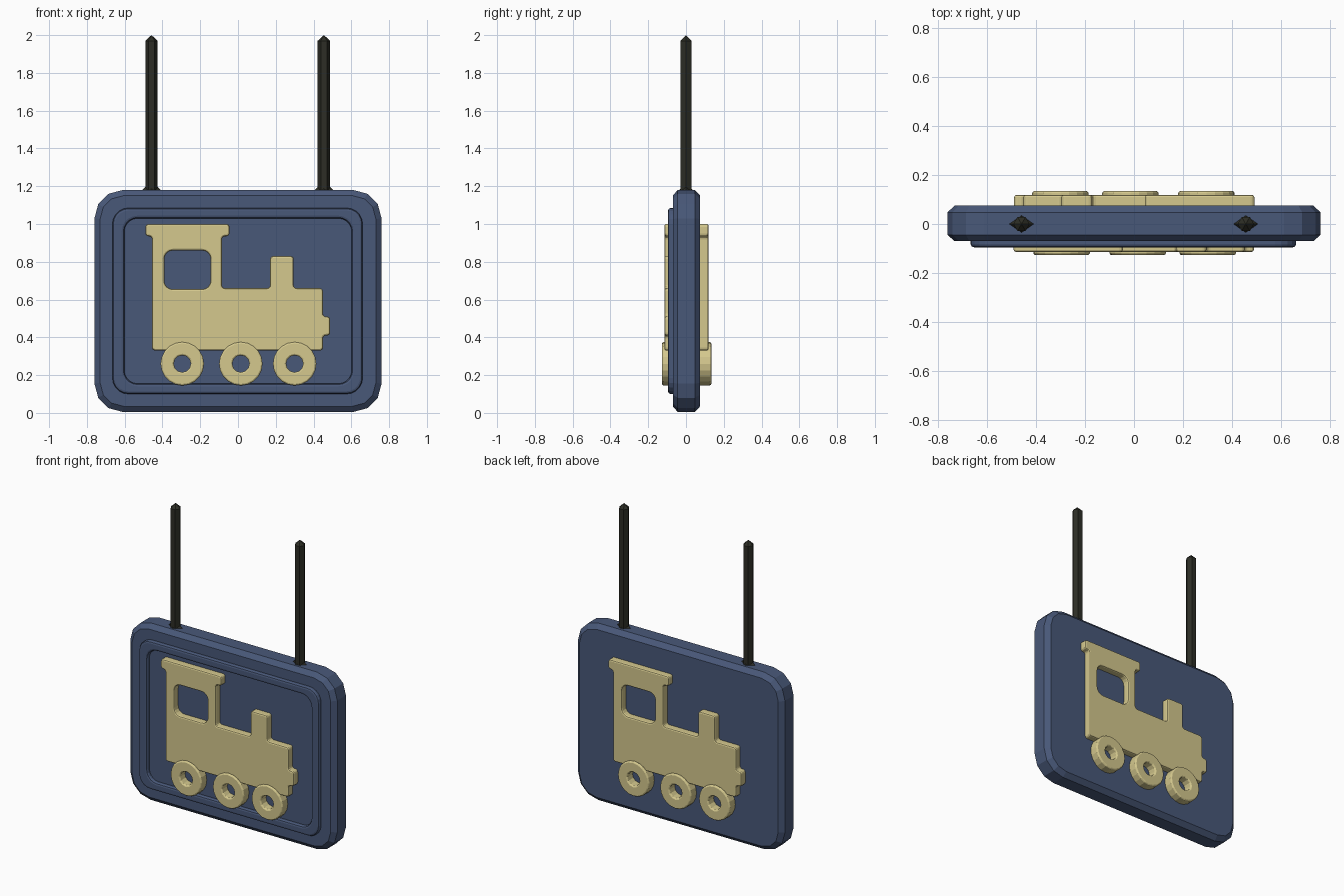
import bpy, math
from mathutils import Vector
from mathutils.geometry import tessellate_polygon

if "Cube" in bpy.data.objects:
    bpy.data.objects.remove(bpy.data.objects["Cube"])


def material(name, rgb):
    m = bpy.data.materials.new(name)
    m.diffuse_color = (*rgb, 1)
    m.use_nodes = True
    m.node_tree.nodes["Principled BSDF"].inputs["Base Color"].default_value = m.diffuse_color
    return m


BLUE = material("slate blue", (0.066, 0.098, 0.19))
GOLD = material("pale gold", (0.66, 0.58, 0.27))
DARK = material("dark cord", (0.026, 0.027, 0.019))


def rounded(points, radius, steps):
    """Round every corner of a closed 2D outline."""
    out, n = [], len(points)
    for i in range(n):
        p = Vector(points[i])
        a = (Vector(points[i - 1]) - p).normalized()
        b = (Vector(points[(i + 1) % n]) - p).normalized()
        centre = p + (a + b) * radius
        for k in range(steps + 1):
            t = k / steps * math.pi / 2
            out.append(centre - b * radius * math.cos(t) - a * radius * math.sin(t))
    return out


def box(x0, x1, z0, z1, radius, steps):
    return rounded([(x0, z0), (x1, z0), (x1, z1), (x0, z1)], radius, steps)


def circle(x, z, r, n=16):
    return [Vector((x + r * math.cos(i * math.tau / n), z + r * math.sin(i * math.tau / n)))
            for i in range(n)]


def inset(loop, d):
    """Move an outline to its left by d with mitred corners."""
    out, n = [], len(loop)
    for i, p in enumerate(loop):
        a, b = (p - loop[i - 1]).normalized(), (loop[(i + 1) % n] - p).normalized()
        na, nb = Vector((-a.y, a.x)), Vector((-b.y, b.x))
        out.append(p + (na + nb) * d / (1 + na.dot(nb)))
    return out


def add_mesh(name, verts, faces, mat):
    me = bpy.data.meshes.new(name)
    me.from_pydata(verts, [], faces)
    me.materials.append(mat)
    ob = bpy.data.objects.new(name, me)
    bpy.context.collection.objects.link(ob)
    return ob


def plate(name, loops, layers, mat, turned=False):
    """Loft outlines (outer anticlockwise, holes clockwise) through (inset, y)
    layers running from back to front, and cap both ends."""
    verts, faces, caps = [], [], ([], [])
    for loop in loops:
        n, base = len(loop), len(verts)
        for d, y in layers:
            verts += [(p.x, y, p.y) for p in inset(loop, d)]
        for l in range(len(layers) - 1):
            for i in range(n):
                j, r = (i + 1) % n, base + l * n
                faces.append((r + i, r + j, r + n + j, r + n + i))
        caps[0].extend(range(base, base + n))
        caps[1].extend(range(base + (len(layers) - 1) * n, base + len(layers) * n))
    for which, (d, _) in ((0, layers[0]), (1, layers[-1])):
        polys = [[(*p, 0) for p in inset(l, d)] for l in loops]
        flat = [p for l in polys for p in l]
        for tri in tessellate_polygon(polys):
            a, b, c = (Vector(flat[k][:2]) for k in tri)
            ccw = (b - a).cross(c - a) > 0
            if ccw != (which == 1):
                tri = tri[::-1]
            faces.append([caps[which][k] for k in tri])
    ob = add_mesh(name, verts, faces, mat)
    if turned:
        ob.rotation_euler.z = math.pi
    return ob


# Board with chamfered rim
plate("board", [box(-0.76, 0.76, 0.005, 1.18, 0.15, 3)],
      [(0.03, 0.075), (0, 0.047), (0, -0.044), (0.03, -0.07)], BLUE)

# Raised frame on the front
plate("front_frame", [box(-0.665, 0.66, 0.10, 1.085, 0.085, 5),
                      box(-0.602, 0.602, 0.155, 1.03, 0.07, 5)[::-1]],
      [(0, -0.06), (0, -0.083), (0.005, -0.092), (0.014, -0.095)], BLUE)

# Locomotive outline, cab window and wheels, once per side
body = rounded([(-0.455, 0.33), (0.45, 0.33), (0.45, 0.41), (0.488, 0.41), (0.488, 0.51),
                (0.45, 0.51), (0.45, 0.66), (0.295, 0.66), (0.295, 0.83), (0.17, 0.83),
                (0.17, 0.66), (-0.085, 0.66), (-0.085, 0.935), (-0.045, 0.935),
                (-0.045, 1.0), (-0.49, 1.0), (-0.49, 0.935), (-0.455, 0.935)], 0.016, 3)
window = box(-0.39, -0.145, 0.655, 0.86, 0.045, 4)[::-1]

for side, turned, seat, face, rim in (("front", False, -0.06, -0.114, -0.127),
                                      ("back", True, -0.065, -0.119, -0.134)):
    plate(side + "_locomotive", [body, window],
          [(0, seat), (0, face + 0.009), (0.003, face + 0.003), (0.009, face)], GOLD, turned)
    for i, x in enumerate((-0.295, 0.015, 0.3)):
        plate(f"{side}_wheel_{i + 1}", [circle(x, 0.26, 0.115, 20), circle(x, 0.26, 0.045, 12)[::-1]],
              [(0, seat), (0, rim + 0.008), (0.003, rim + 0.003), (0.008, rim)], GOLD, turned)

# Hanging cords: six-sided with a pointed tip and a small flared foot
for side, x in (("left", -0.458), ("right", 0.455)):
    ring = circle(0, 0, 0.033, 6)
    verts = [(x + p.x, p.y, z) for z in (1.15, 1.97) for p in ring] + [(x, 0, 2.0)]
    faces = [tuple(range(5, -1, -1))]
    for i in range(6):
        j = (i + 1) % 6
        faces += [(i, j, 6 + j, 6 + i), (6 + i, 6 + j, 12)]
    add_mesh(side + "_cord", verts, faces, DARK)
    foot = [(x + 0.052, 0, 1.178), (x, 0.036, 1.178), (x - 0.052, 0, 1.178),
            (x, -0.036, 1.178), (x, 0, 1.225)]
    add_mesh(side + "_cord_foot", foot,
             [(3, 2, 1, 0)] + [(i, (i + 1) % 4, 4) for i in range(4)], DARK)
